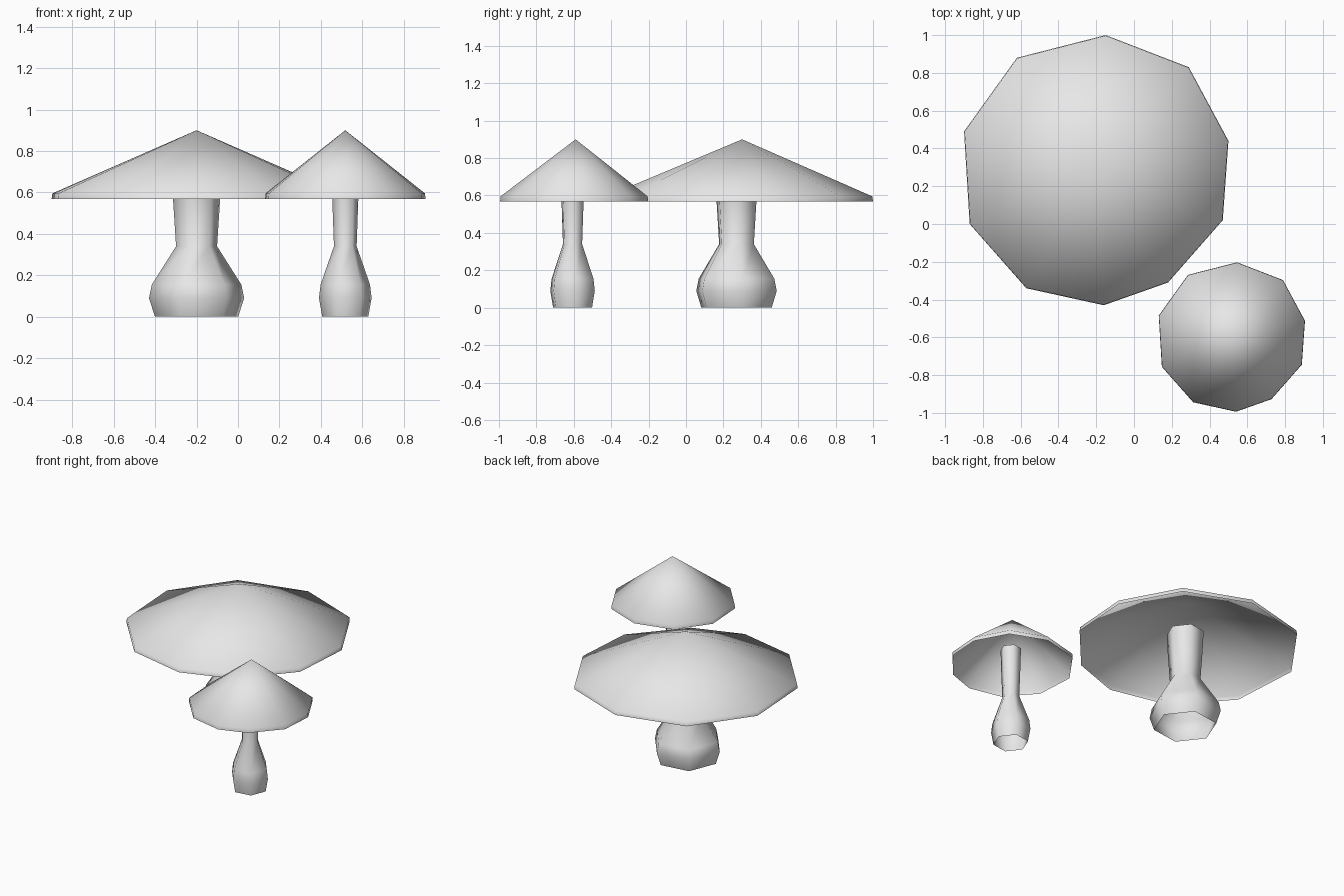
import bpy
import bmesh
import math

cube = bpy.data.objects.get("Cube")
if cube:
    bpy.data.objects.remove(cube, do_unlink=True)

grey = bpy.data.materials.new("plain_grey")
grey.use_nodes = True
grey.diffuse_color = (0.8, 0.8, 0.8, 1)
grey.node_tree.nodes["Principled BSDF"].inputs["Base Color"].default_value = (0.8, 0.8, 0.8, 1)

# Irregular ten-sided rim outline, measured from the cap's peak
RIM = [(0.05, 0.70), (0.49, 0.53), (0.70, 0.14), (0.67, -0.28), (0.38, -0.61),
       (0.04, -0.73), (-0.37, -0.64), (-0.67, -0.30), (-0.70, 0.19), (-0.42, 0.58)]
PEAK_Z, RIM_TOP, RIM_BOTTOM = 0.9, 0.595, 0.567

# Stem profile: radius, height
STEM = [(0.203, 0.0), (0.232, 0.09), (0.218, 0.155), (0.1, 0.34), (0.115, 0.57), (0.12, 0.69)]
STEM_SIDES = 6
STEM_TURN = math.radians(8)


def ring(bm, points, z):
    return [bm.verts.new((x, y, z)) for x, y in points]


def bridge(bm, lower, upper):
    n = len(lower)
    for i in range(n):
        j = (i + 1) % n
        bm.faces.new((lower[i], lower[j], upper[j], upper[i]))


def finish(bm, name, centre, scale, crease):
    mesh = bpy.data.meshes.new(name)
    bm.to_mesh(mesh)
    bm.free()
    mesh.materials.append(grey)
    obj = bpy.data.objects.new(name, mesh)
    obj.location = (centre[0], centre[1], 0)
    obj.scale = (scale, scale, 1)
    bpy.context.collection.objects.link(obj)
    bpy.ops.object.select_all(action="DESELECT")
    obj.select_set(True)
    bpy.context.view_layer.objects.active = obj
    bpy.ops.object.shade_smooth_by_angle(angle=math.radians(crease))


# Hollow cone with a short upright rim, open underneath
def make_cap(name, centre, scale):
    bm = bmesh.new()
    outline = RIM[::-1]
    lower = ring(bm, outline, RIM_BOTTOM)
    upper = ring(bm, [(x * 0.995, y * 0.995) for x, y in outline], RIM_TOP)
    bridge(bm, lower, upper)
    peak = bm.verts.new((0, 0, PEAK_Z))
    for i, vert in enumerate(upper):
        bm.faces.new((vert, upper[(i + 1) % len(upper)], peak))
    finish(bm, name, centre, scale, 60)


# Six-sided open tube with a bulbous foot
def make_stem(name, centre, scale):
    bm = bmesh.new()
    angles = [STEM_TURN + math.tau * i / STEM_SIDES for i in range(STEM_SIDES)]
    rings = [ring(bm, [(r * math.cos(a), r * math.sin(a)) for a in angles], z) for r, z in STEM]
    for lower, upper in zip(rings, rings[1:]):
        bridge(bm, lower, upper)
    finish(bm, name, centre, scale, 80)


for size, (x, y), scale in (("large", (-0.2, 0.3), 1.0), ("small", (0.518, -0.59), 0.553)):
    make_cap(size + "_mushroom_cap", (x, y), scale)
    make_stem(size + "_mushroom_stem", (x, y - 0.03 * scale), scale)
